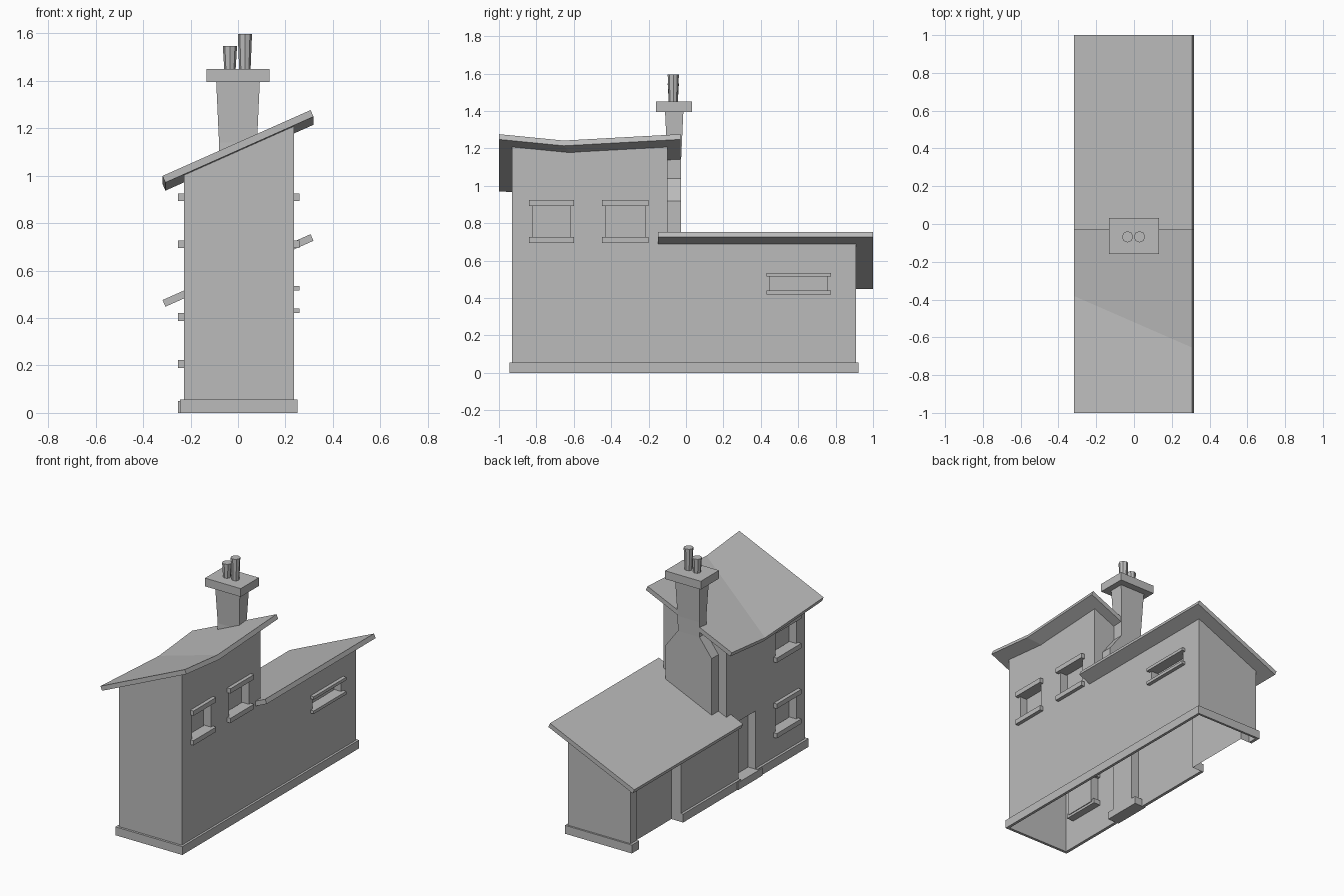
import bpy, bmesh
from mathutils import Vector

cube = bpy.data.objects.get("Cube")
if cube:
    bpy.data.objects.remove(cube, do_unlink=True)

GREY = (0.5, 0.5, 0.5, 1)
mat = bpy.data.materials.new("plain_grey")
mat.use_nodes = True
mat.diffuse_color = GREY
mat.node_tree.nodes["Principled BSDF"].inputs["Base Color"].default_value = GREY


def finish(name, bm):
    bmesh.ops.recalc_face_normals(bm, faces=bm.faces)
    mesh = bpy.data.meshes.new(name)
    bm.to_mesh(mesh)
    bm.free()
    mesh.materials.append(mat)
    ob = bpy.data.objects.new(name, mesh)
    bpy.context.scene.collection.objects.link(ob)
    return ob


def loft(name, *loops):
    """Closed solid through matching loops of points."""
    bm = bmesh.new()
    rings = [[bm.verts.new(p) for p in loop] for loop in loops]
    bm.faces.new(rings[0])
    bm.faces.new(rings[-1])
    n = len(rings[0])
    for a, b in zip(rings, rings[1:]):
        for i in range(n):
            j = (i + 1) % n
            bm.faces.new((a[i], a[j], b[j], b[i]))
    return finish(name, bm)


def rect(x0, x1, y0, y1, z):
    return [(x0, y0, z), (x1, y0, z), (x1, y1, z), (x0, y1, z)]


def box(name, x0, x1, y0, y1, z0, z1):
    return loft(name, rect(x0, x1, y0, y1, z0), rect(x0, x1, y0, y1, z1))


def cut(ob, cutters):
    for c in cutters:
        c.hide_render = True
        c.hide_set(True)
        mod = ob.modifiers.new("cut", 'BOOLEAN')
        mod.operation = 'DIFFERENCE'
        mod.solver = 'EXACT'
        mod.object = c
    deps = bpy.context.evaluated_depsgraph_get()
    mesh = bpy.data.meshes.new_from_object(ob.evaluated_get(deps))
    ob.modifiers.clear()
    ob.data = mesh


# Shared roof shape: both roofs lean the same way, the upper one sags at a slanted crease
SLOPE, SAG, THICK = 0.445, 0.034, 0.031
HIGH, LOW = 1.14, 0.617
LEFT, RIGHT = -0.228, 0.235
FRONT, MID, BACK = -0.93, -0.1, 0.91


def crease(x):
    return -0.52 - 0.4365 * x


# Hollow house body with a tall front and a low back
def side_outline(x):
    hi = HIGH - THICK + SLOPE * x + 0.005
    lo = LOW - THICK + SLOPE * x + 0.005
    outline = [(FRONT, 0), (FRONT, hi), (crease(x), hi - SAG), (MID, hi),
               (MID, lo), (BACK, lo), (BACK, 0)]
    return [(x, y, z) for y, z in outline]


walls = loft("walls", side_outline(LEFT), side_outline(RIGHT))

# Window openings: side, y range, z range, ledge thickness
windows = [
    (1, -0.84, -0.6, 0.695, 0.925, 0.032),
    (1, -0.45, -0.2, 0.695, 0.925, 0.032),
    (1, 0.43, 0.775, 0.42, 0.535, 0.02),
    (-1, -0.86, -0.6, 0.695, 0.925, 0.032),
    (-1, -0.86, -0.6, 0.19, 0.42, 0.032),
]
cutters = []
for i, (s, y0, y1, z0, z1, t) in enumerate(windows):
    face = RIGHT if s > 0 else LEFT
    xs = sorted((face - s * 0.055, face + s * 0.1))
    cutters.append(box(f"window_cutter_{i}", *xs, y0 + 0.02, y1 - 0.02, z0 + t / 2, z1 - t / 2))
    xs = sorted((face - s * 0.05, face + s * 0.024))
    box(f"window_sill_{i}", *xs, y0, y1, z0, z0 + t)
    box(f"window_lintel_{i}", *xs, y0, y1, z1 - t, z1)

# Doorway and wide porch recess on the eave side
door = box("door_cutter", -0.4, LEFT + 0.055, -0.41, -0.23, -0.1, 0.44)
porch = box("porch_cutter", -0.4, LEFT + 0.07, 0.38, 0.845, -0.1, 0.44)
cut(walls, cutters + [door, porch])

# Leave the underside open
bm = bmesh.new()
bm.from_mesh(walls.data)
bottom = [f for f in bm.faces if all(v.co.z < 0.001 for v in f.verts)]
bmesh.ops.delete(bm, geom=bottom, context='FACES')
bm.to_mesh(walls.data)
bm.free()

# Plinth ring around the foot of the walls, broken at the openings
plinth = box("plinth", -0.245, 0.25, -0.945, 0.922, 0, 0.056)
core = box("plinth_core_cutter", LEFT + 0.003, RIGHT - 0.003, FRONT + 0.003, BACK - 0.003, -0.1, 0.2)
cut(plinth, [core, door, porch])
box("door_step", -0.252, LEFT + 0.06, -0.45, -0.19, 0, 0.05)


# Roof slabs
def roof_outline(x, base, ys, sag):
    shift = Vector((0.012, 0, -THICK + 0.003))
    top = [Vector((x, y, base + SLOPE * x - d)) for y, d in zip(ys, sag)]
    return top + [p + shift for p in reversed(top)]


E0, E1 = -0.318, 0.306
loft("upper_roof", *[roof_outline(x, HIGH, (-1, crease(x), -0.03), (0, SAG, 0)) for x in (E0, E1)])
loft("lower_roof", *[roof_outline(x, LOW, (-0.15, 1), (0, 0)) for x in (E0, E1)])

# Chimney: broad breast, sloped shoulders, flaring stack and cap
loft("chimney_stack",
     rect(-0.17, 0.17, -0.11, -0.028, 0.5),
     rect(-0.17, 0.17, -0.11, -0.028, 0.92),
     rect(-0.08, 0.08, -0.103, -0.028, 1.04),
     rect(-0.08, 0.08, -0.1, -0.026, 1.14),
     rect(-0.092, 0.092, -0.112, -0.014, 1.4))
box("chimney_cap", -0.132, 0.132, -0.16, 0.032, 1.395, 1.45)

# Chimney pots
for name, x, height in (("short_pot", -0.034, 0.1), ("tall_pot", 0.029, 0.15)):
    bm = bmesh.new()
    bmesh.ops.create_cone(bm, cap_ends=True, segments=8, radius1=0.024, radius2=0.03, depth=height)
    bmesh.ops.translate(bm, verts=bm.verts, vec=(x, -0.068, 1.446 + height / 2))
    finish(name, bm)
